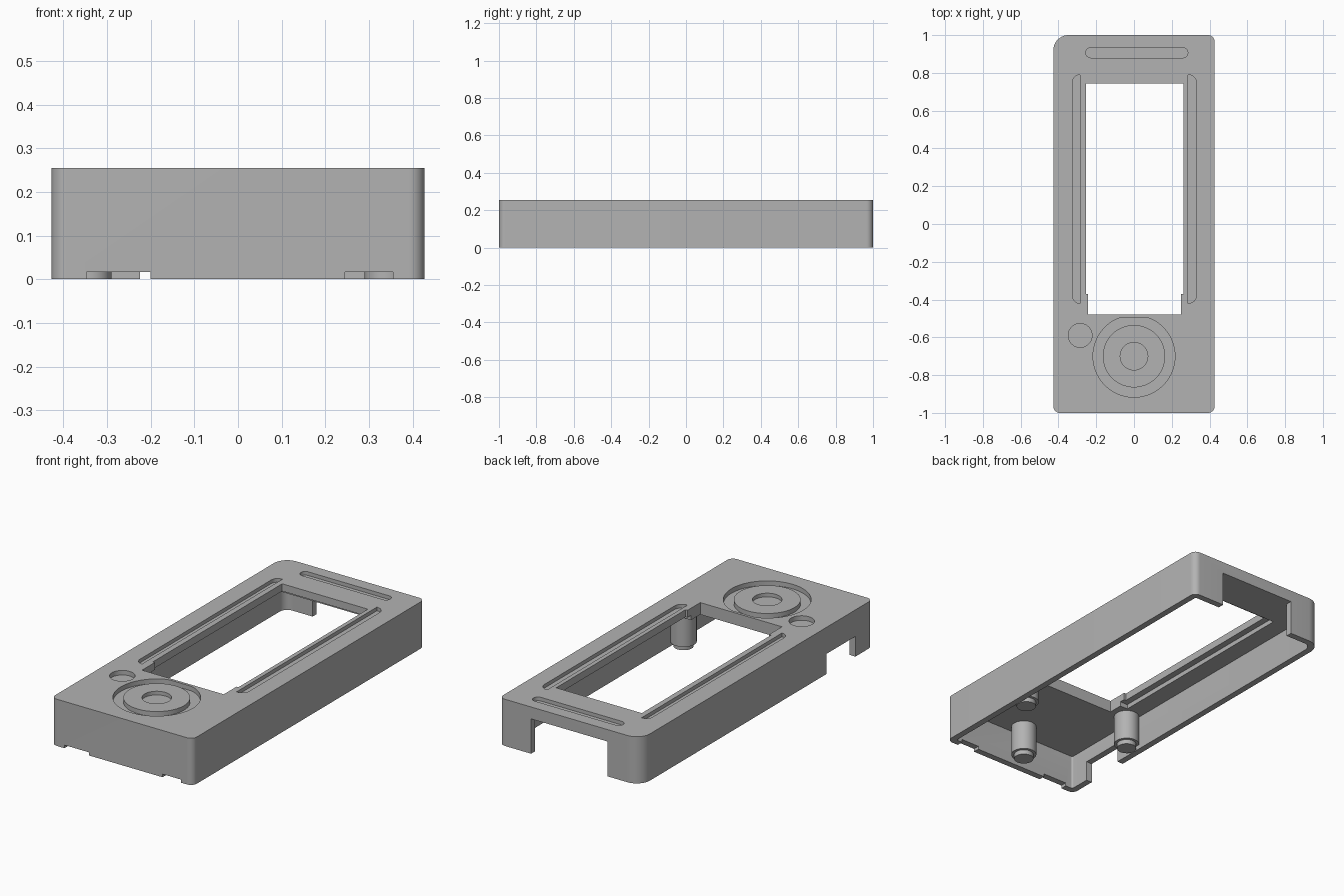
import bpy, bmesh
from math import cos, sin, pi, radians

cube = bpy.data.objects.get("Cube")
if cube:
    bpy.data.objects.remove(cube, do_unlink=True)

grey = bpy.data.materials.new("plain_grey")
grey.use_nodes = True
grey.diffuse_color = (0.45, 0.45, 0.45, 1)
grey.node_tree.nodes["Principled BSDF"].inputs["Base Color"].default_value = grey.diffuse_color

TOP = 0.255      # upper face
PLATE = 0.19     # underside of the face plate
OVER = 0.4       # cutters reach past the top
UNDER = -0.1     # cutters reach past the bottom


def rect(x0, x1, y0, y1, radii=(0, 0, 0, 0)):
    """Rectangle outline; corner radii run back-left, back-right, front-right, front-left."""
    points = []
    corners = ((x1, y1, -1, -1), (x0, y1, 1, -1), (x0, y0, 1, 1), (x1, y0, -1, 1))
    for i, ((x, y, sx, sy), r) in enumerate(zip(corners, radii)):
        steps = 10 if r else 0
        for k in range(steps + 1):
            a = (i + k / max(steps, 1)) * pi / 2
            points.append((x + sx * r + r * cos(a), y + sy * r + r * sin(a)))
    return points


def circle(x, y, r, n=64):
    return [(x + r * cos(2 * pi * k / n), y + r * sin(2 * pi * k / n)) for k in range(n)]


def prism(name, outline, z0, z1):
    bm = bmesh.new()
    face = bm.faces.new([bm.verts.new((x, y, z0)) for x, y in outline])
    top = bmesh.ops.extrude_face_region(bm, geom=[face])["geom"]
    bmesh.ops.translate(bm, vec=(0, 0, z1 - z0), verts=[v for v in top if isinstance(v, bmesh.types.BMVert)])
    bmesh.ops.recalc_face_normals(bm, faces=bm.faces)
    mesh = bpy.data.meshes.new(name)
    bm.to_mesh(mesh)
    bm.free()
    mesh.materials.append(grey)
    obj = bpy.data.objects.new(name, mesh)
    bpy.context.collection.objects.link(obj)
    return obj


def activate(obj):
    bpy.ops.object.select_all(action="DESELECT")
    obj.select_set(True)
    bpy.context.view_layer.objects.active = obj


def cut(obj, outline, z0, z1):
    cutter = prism("cutter", outline, z0, z1)
    cutter.hide_render = True
    mod = obj.modifiers.new("cut", "BOOLEAN")
    mod.operation, mod.solver, mod.object = "DIFFERENCE", "EXACT", cutter
    activate(obj)
    bpy.ops.object.modifier_apply(modifier=mod.name)
    bpy.data.objects.remove(cutter, do_unlink=True)


def smooth(obj):
    activate(obj)
    bpy.ops.object.shade_smooth_by_angle(angle=radians(30))


# Hollow case, open underneath
case = prism("case", rect(-0.427, 0.427, -1, 1, (0.035, 0.08, 0.035, 0.035)), 0, TOP)
cut(case, rect(-0.392, 0.392, -0.965, 0.965, (0.01, 0.045, 0.01, 0.01)), UNDER, PLATE)

# Screen window with a narrower front end, and a step around it underneath
cut(case, rect(-0.255, 0.262, -0.37, 0.745), 0.1, OVER)
cut(case, rect(-0.243, 0.25, -0.48, -0.3), 0.1, OVER)
cut(case, rect(-0.29, 0.295, -0.4, 0.78), 0.1, 0.215)

# Openings in the walls: back, right side, two front notches
cut(case, rect(-0.225, 0.235, 0.9, 1.1), UNDER, PLATE)
cut(case, rect(-0.5, -0.38, -0.85, -0.6), UNDER, 0.11)
cut(case, rect(-0.347, -0.2, -1.1, -0.95), UNDER, 0.017)
cut(case, rect(0.245, 0.355, -1.1, -0.95), UNDER, 0.017)

# Grooves on the face
cut(case, rect(-0.325, -0.285, -0.42, 0.79, (0, 0.039, 0.039, 0)), 0.235, OVER)
cut(case, rect(0.285, 0.332, -0.42, 0.79, (0.045, 0, 0, 0.045)), 0.235, OVER)
cut(case, rect(-0.255, 0.285, 0.88, 0.933, (0.026,) * 4), 0.235, OVER)

# Dial well flattened towards the window, and a round button well
well = [(x, min(y, -0.495)) for x, y in circle(0, -0.7, 0.217)]
well = [p for i, p in enumerate(well) if p != well[i - 1]]
cut(case, well, 0.23, OVER)
cut(case, circle(-0.285, -0.59, 0.063), 0.23, OVER)
smooth(case)

# Dial with a dished centre
dial = prism("dial", circle(0, -0.7, 0.165), 0.22, TOP)
cut(dial, circle(0, -0.7, 0.073), 0.235, OVER)
smooth(dial)

# Screw posts with narrower tips
for name, x, y in (("left_post", 0.34, -0.465), ("right_post", -0.34, -0.465), ("front_post", 0, -0.89)):
    smooth(prism(name, circle(x, y, 0.065, 40), 0.025, 0.2))
    smooth(prism(name + "_tip", circle(x, y, 0.05, 40), 0, 0.03))
